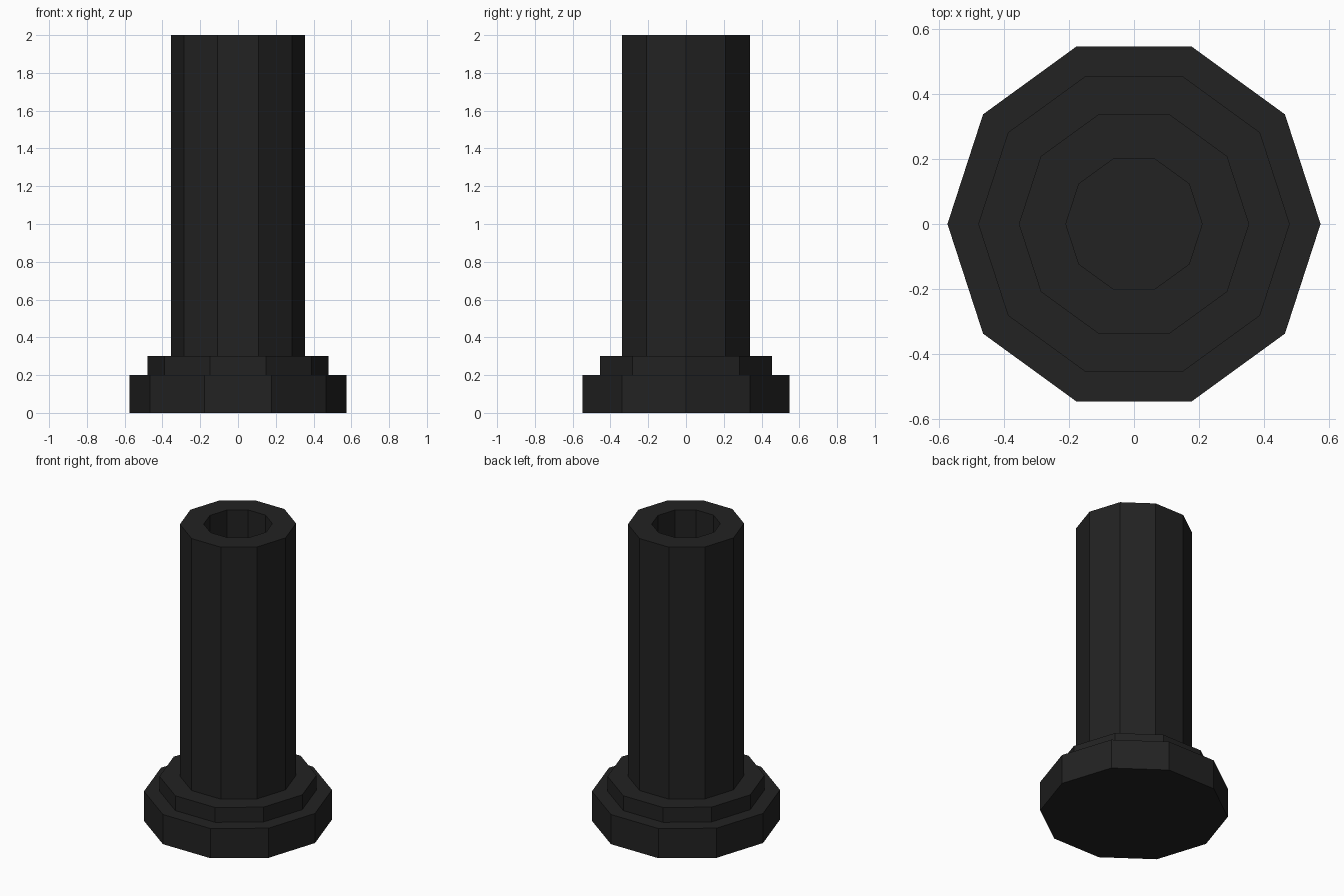
import bpy
import bmesh
from math import cos, sin, tau

SIDES = 10

cube = bpy.data.objects.get("Cube")
if cube:
    bpy.data.objects.remove(cube, do_unlink=True)

# Single matte colour
black = bpy.data.materials.new("charcoal_black")
black.use_nodes = True
colour = (0.016, 0.016, 0.016, 1)
black.diffuse_color = colour
black.node_tree.nodes["Principled BSDF"].inputs["Base Color"].default_value = colour


def prism(name, radius, bottom, top, bore=0):
    """Flat-sided upright prism with a corner on +x, optionally bored through."""
    bm = bmesh.new()

    def ring(r, z):
        return [bm.verts.new((r * cos(tau * i / SIDES), r * sin(tau * i / SIDES), z))
                for i in range(SIDES)]

    def bridge(a, b):
        for i in range(SIDES):
            j = (i + 1) % SIDES
            bm.faces.new((a[i], a[j], b[j], b[i]))

    low, high = ring(radius, bottom), ring(radius, top)
    bridge(low, high)
    if bore:
        bore_low, bore_high = ring(bore, bottom), ring(bore, top)
        bridge(high, bore_high)
        bridge(bore_high, bore_low)
        bridge(bore_low, low)
    else:
        bm.faces.new(low[::-1])
        bm.faces.new(high)
    bmesh.ops.recalc_face_normals(bm, faces=bm.faces)

    mesh = bpy.data.meshes.new(name)
    bm.to_mesh(mesh)
    bm.free()
    mesh.materials.append(black)
    obj = bpy.data.objects.new(name, mesh)
    bpy.context.collection.objects.link(obj)
    return obj


# Wide foot, stepped collar and hollow upright tube
prism("base_flange", 0.575, 0, 0.2)
prism("collar", 0.48, 0.2, 0.3)
prism("tube", 0.355, 0.3, 2, bore=0.21)
